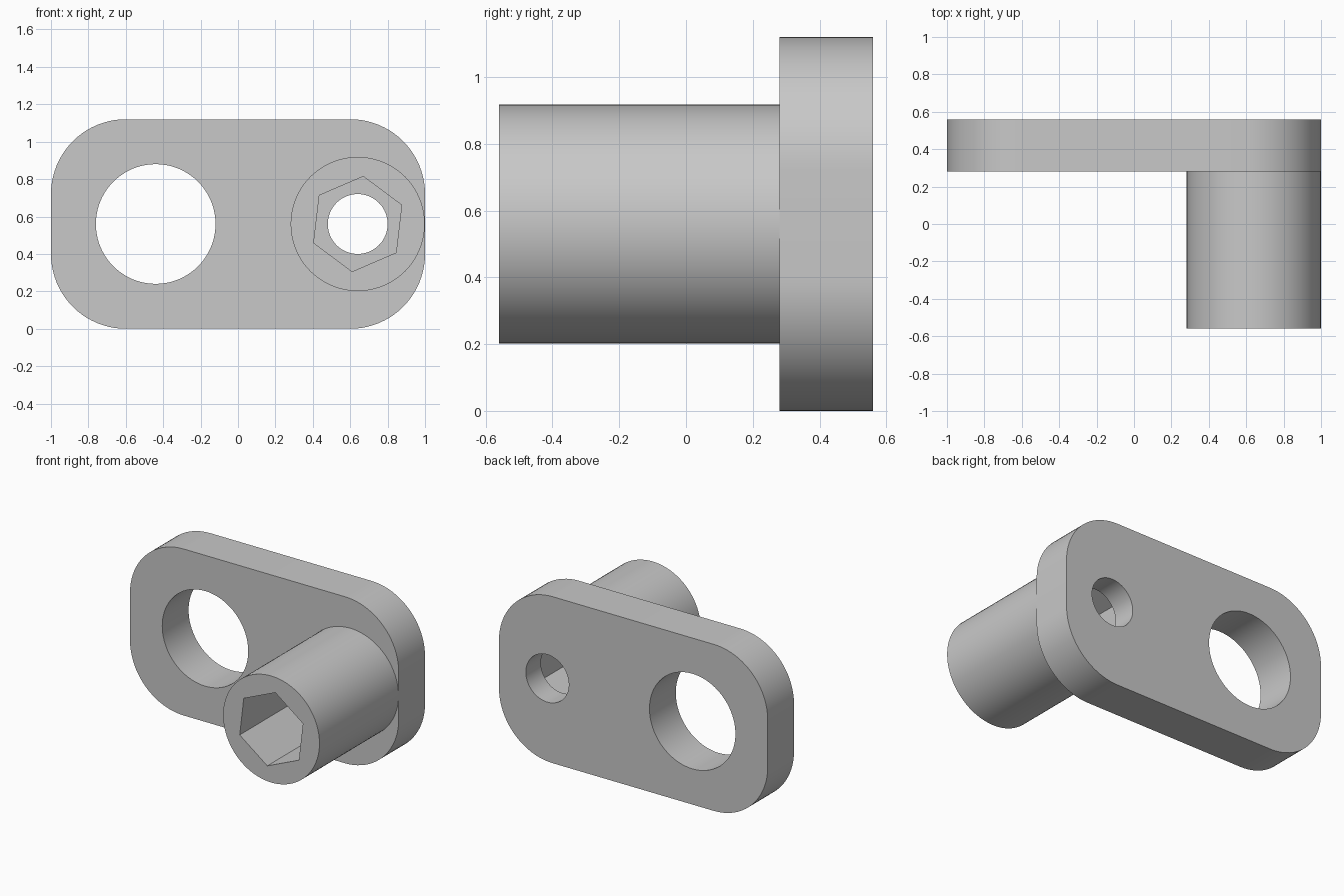
import bpy, bmesh, math

if "Cube" in bpy.data.objects:
    bpy.data.objects.remove(bpy.data.objects["Cube"])

FRONT, SEAM, STEP, BACK = -0.56, 0.28, 0.40, 0.56   # depths along y
MID_Z = 0.56
PIN_X, EYE_X = 0.64, -0.44

bm = bmesh.new()


def add_loop(points, y):
    """Closed loop of edges in the plane at depth y."""
    vs = [bm.verts.new((x, y, z)) for x, z in points]
    return [bm.edges.new((vs[i], vs[(i + 1) % len(vs)])) for i in range(len(vs))]


def ring(cx, radius, sides, start=0.0):
    return [(cx + radius * math.cos(math.radians(start) + math.tau * i / sides),
             MID_Z + radius * math.sin(math.radians(start) + math.tau * i / sides))
            for i in range(sides)]


def rounded_rect(w, h, r, steps=20):
    pts = []
    for k, (sx, sz) in enumerate(((1, 1), (-1, 1), (-1, -1), (1, -1))):
        for i in range(steps + 1):
            a = math.pi / 2 * (k + i / steps)
            pts.append((sx * (w - r) + r * math.cos(a),
                        MID_Z + sz * (h - r) + r * math.sin(a)))
    return pts


def wall(points, y0, y1):
    """Straight wall between two depths; returns both rims."""
    a, b = add_loop(points, y0), add_loop(points, y1)
    for e, f in zip(a, b):
        # the matching edges share the same vertex order
        p, q = ends(e)
        r, s = ends(f)
        bm.faces.new((p, q, s, r))
    return a, b


def ends(edge):
    return edge.verts[0], edge.verts[1]


def cap(*rims):
    """Flat face between an outer rim and its holes."""
    bmesh.ops.triangle_fill(bm, use_beauty=True, use_dissolve=False,
                            normal=(0, -1, 0), edges=[e for r in rims for e in r])


# walls of the plate, eye, pin, hexagonal socket and through hole
plate_f, plate_b = wall(rounded_rect(1.0, 0.56, 0.40), SEAM, BACK)
eye_f, eye_b = wall(ring(EYE_X, 0.32, 80), SEAM, BACK)
pin_f, pin_b = wall(ring(PIN_X, 0.3585, 80), FRONT, SEAM)
hex_f, hex_b = wall(ring(PIN_X, 0.256, 6, 23.3), FRONT, STEP)
hole_f, hole_b = wall(ring(PIN_X, 0.16, 64), STEP, BACK)

# flat faces
cap(plate_f, eye_f, pin_b)
cap(plate_b, eye_b, hole_b)
cap(pin_f, hex_f)
cap(hex_b, hole_f)
bmesh.ops.recalc_face_normals(bm, faces=bm.faces[:])

mesh = bpy.data.meshes.new("link_plate_with_socket_pin")
bm.to_mesh(mesh)
bm.free()
obj = bpy.data.objects.new("link_plate_with_socket_pin", mesh)
bpy.context.collection.objects.link(obj)

grey = bpy.data.materials.new("plain_grey")
grey.diffuse_color = (0.58, 0.58, 0.58, 1.0)
grey.use_nodes = True
grey.node_tree.nodes["Principled BSDF"].inputs["Base Color"].default_value = grey.diffuse_color
mesh.materials.append(grey)

# smooth round walls, crisp rims
bpy.context.view_layer.objects.active = obj
obj.select_set(True)
bpy.ops.object.shade_smooth_by_angle(angle=math.radians(30))
